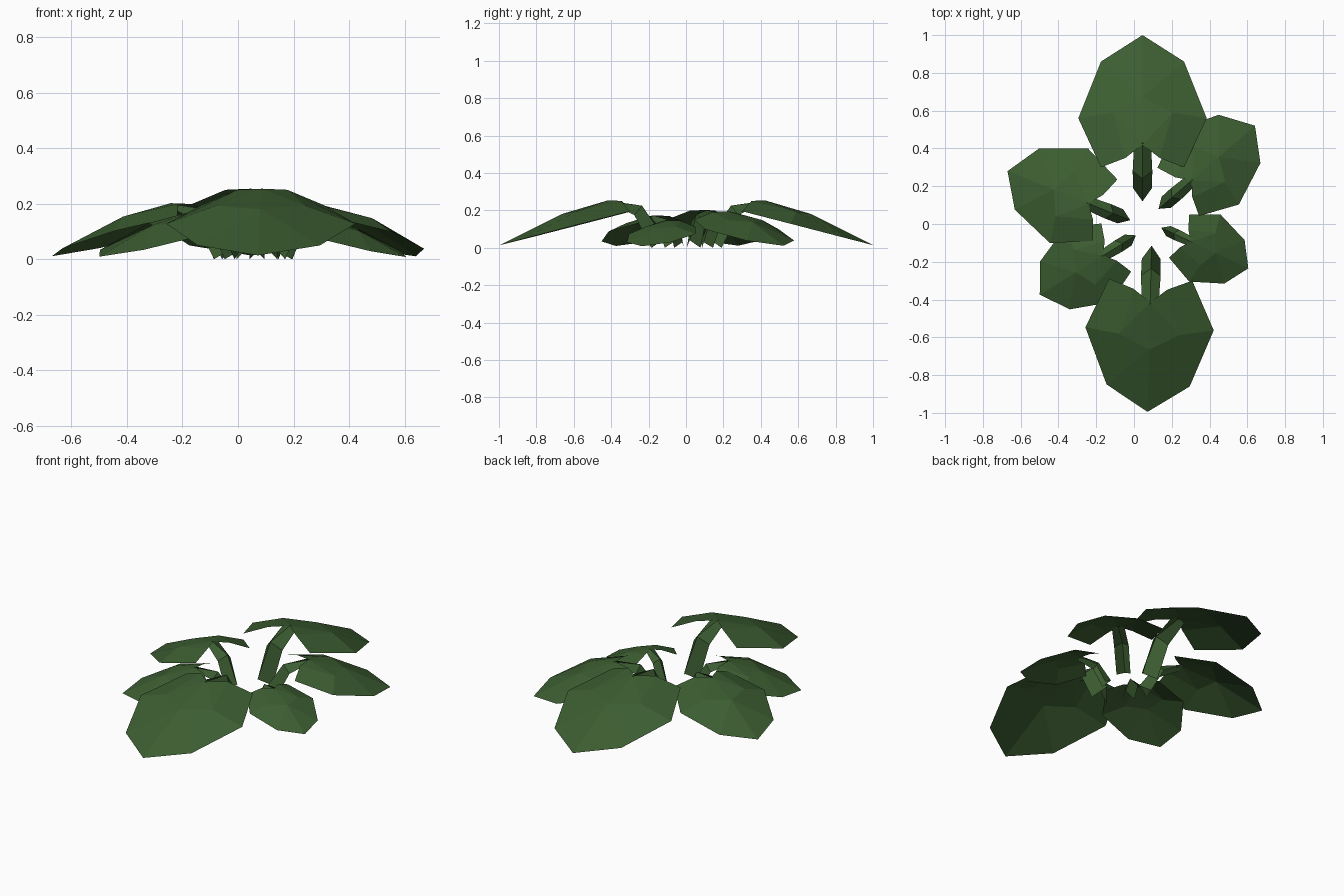
import bpy, bmesh, math
from mathutils import Matrix

if "Cube" in bpy.data.objects:
    bpy.data.objects.remove(bpy.data.objects["Cube"])

green = bpy.data.materials.new("leaf green")
green.diffuse_color = (0.045, 0.11, 0.031, 1)
green.use_nodes = True
green.node_tree.nodes["Principled BSDF"].inputs["Base Color"].default_value = green.diffuse_color

# Unit leaf, growing along +x from the base of its stalk: (outward, sideways, height)
POINTS = {
    # folded stalk: ridge (r) and edge (e)
    "r0": (0, 0, .05), "r1": (.12, 0, .225), "r2": (.31, 0, .253),
    "e0": (.07, .05, 0), "e1": (.16, .052, .175), "e2": (.30, .045, .243),
    # blade: midrib (c), lobe (a, b), widest (w), shoulder (s), tip (t), inner (m)
    "c0": (.30, 0, .254), "c1": (.55, 0, .18), "t": (.88, 0, .014),
    "a": (.23, .09, .25), "b": (.18, .22, .195),
    "w": (.44, .34, .128), "s": (.74, .22, .05), "m": (.47, .16, .193),
}
FACES = {
    "stalk": ["r0 e0 e1 r1", "r1 e1 e2 r2"],
    "blade": ["c0 m a", "c0 c1 m", "a m w b", "m c1 s w", "c1 t s"],
}


def make_part(name, faces, base, angle, scale):
    """Build one half of the part, mirror it across the midrib and place it."""
    bm = bmesh.new()
    for side in (1, -1):
        verts = {k: bm.verts.new((x, y * side, z)) for k, (x, y, z) in POINTS.items()}
        for face in faces:
            f = bm.faces.new([verts[k] for k in face.split()])
            f.normal_update()
            if f.normal.z < 0:
                f.normal_flip()
    bmesh.ops.delete(bm, geom=[v for v in bm.verts if not v.link_faces], context='VERTS')
    bmesh.ops.remove_doubles(bm, verts=bm.verts, dist=0.0005)
    bm.transform(Matrix.Translation((*base, 0))
                 @ Matrix.Rotation(math.radians(angle), 4, 'Z')
                 @ Matrix.Scale(scale, 4))
    mesh = bpy.data.meshes.new(name)
    bm.to_mesh(mesh)
    bm.free()
    mesh.materials.append(green)
    bpy.context.collection.objects.link(bpy.data.objects.new(name, mesh))


# name, stalk base, direction in degrees, size
LEAVES = [
    ("back", (.045, .12), 90, 1.0),
    ("front", (.093, -.115), 268.6, 1.0),
    ("right_back", (.13, .08), 40.8, .766),
    ("left_back", (-.02, .02), 158.2, .795),
    ("left_front", (.01, -.06), 211.7, .68),
    ("right_front", (.145, -.02), 335, .577),
]
for name, base, angle, scale in LEAVES:
    for part, faces in FACES.items():
        make_part(f"{name}_leaf_{part}", faces, base, angle, scale)
